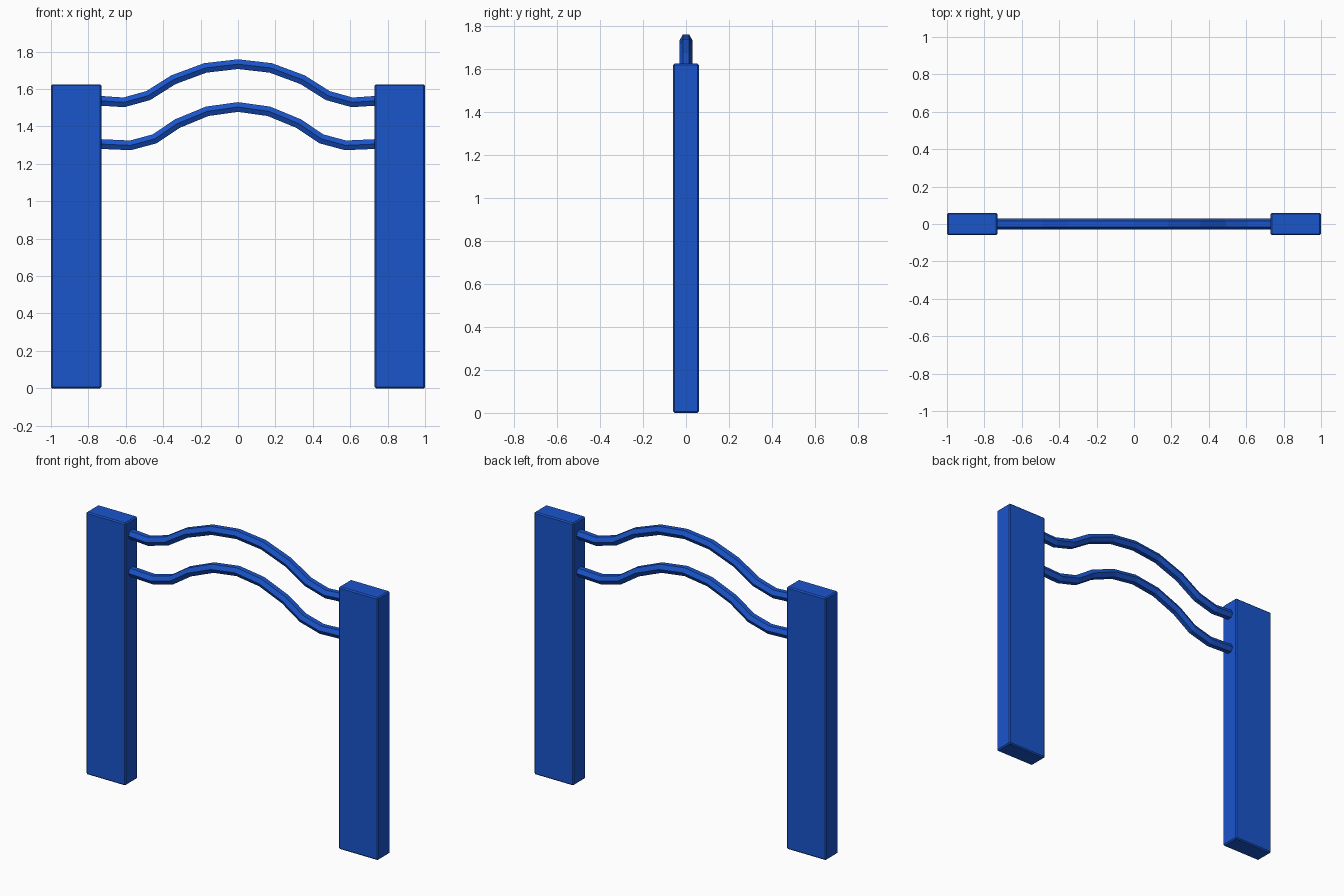
import bpy, bmesh, math

if "Cube" in bpy.data.objects:
    bpy.data.objects.remove(bpy.data.objects["Cube"])

mat = bpy.data.materials.new("blue_paint")
mat.diffuse_color = (0.01, 0.09, 0.6, 1)
mat.use_nodes = True
mat.node_tree.nodes["Principled BSDF"].inputs["Base Color"].default_value = mat.diffuse_color


def add_object(name, bm):
    bmesh.ops.recalc_face_normals(bm, faces=bm.faces)
    mesh = bpy.data.meshes.new(name)
    bm.to_mesh(mesh)
    bm.free()
    mesh.materials.append(mat)
    obj = bpy.data.objects.new(name, mesh)
    bpy.context.collection.objects.link(obj)
    return obj


def post(name, side):
    bm = bmesh.new()
    bmesh.ops.create_cube(bm, size=1)
    for v in bm.verts:
        v.co = (side * 0.865 + v.co.x * 0.27, v.co.y * 0.12, (v.co.z + 0.5) * 1.625)
    bevel = add_object(name, bm).modifiers.new("soft_edges", 'BEVEL')
    bevel.width = 0.007
    bevel.segments = 1


def rail(name, half_path, radius=0.03, sides=6):
    # Mirror the right half of the path, then sweep a hexagon along it
    path = [(-x, z) for x, z in reversed(half_path[1:])] + half_path
    bm = bmesh.new()
    rings = []
    for i, (x, z) in enumerate(path):
        x0, z0 = path[max(i - 1, 0)]
        x1, z1 = path[min(i + 1, len(path) - 1)]
        t = math.atan2(z1 - z0, x1 - x0)
        ring = []
        for k in range(sides):
            a = math.tau * k / sides
            up = radius * math.sin(a)
            ring.append(bm.verts.new((x - up * math.sin(t), radius * math.cos(a),
                                      z + up * math.cos(t))))
        rings.append(ring)
    for r, s in zip(rings, rings[1:]):
        for k in range(sides):
            n = (k + 1) % sides
            bm.faces.new((r[k], r[n], s[n], s[k]))
    bm.faces.new(rings[0])
    bm.faces.new(rings[-1])
    add_object(name, bm)


# Upright posts
post("left_post", -1)
post("right_post", 1)

# Wavy rails between the posts
rail("upper_rail", [(0, 1.733), (0.175, 1.713), (0.345, 1.65), (0.48, 1.565),
                    (0.61, 1.529), (0.735, 1.537)])
rail("lower_rail", [(0, 1.504), (0.165, 1.481), (0.325, 1.415), (0.445, 1.334),
                    (0.575, 1.299), (0.735, 1.306)])
